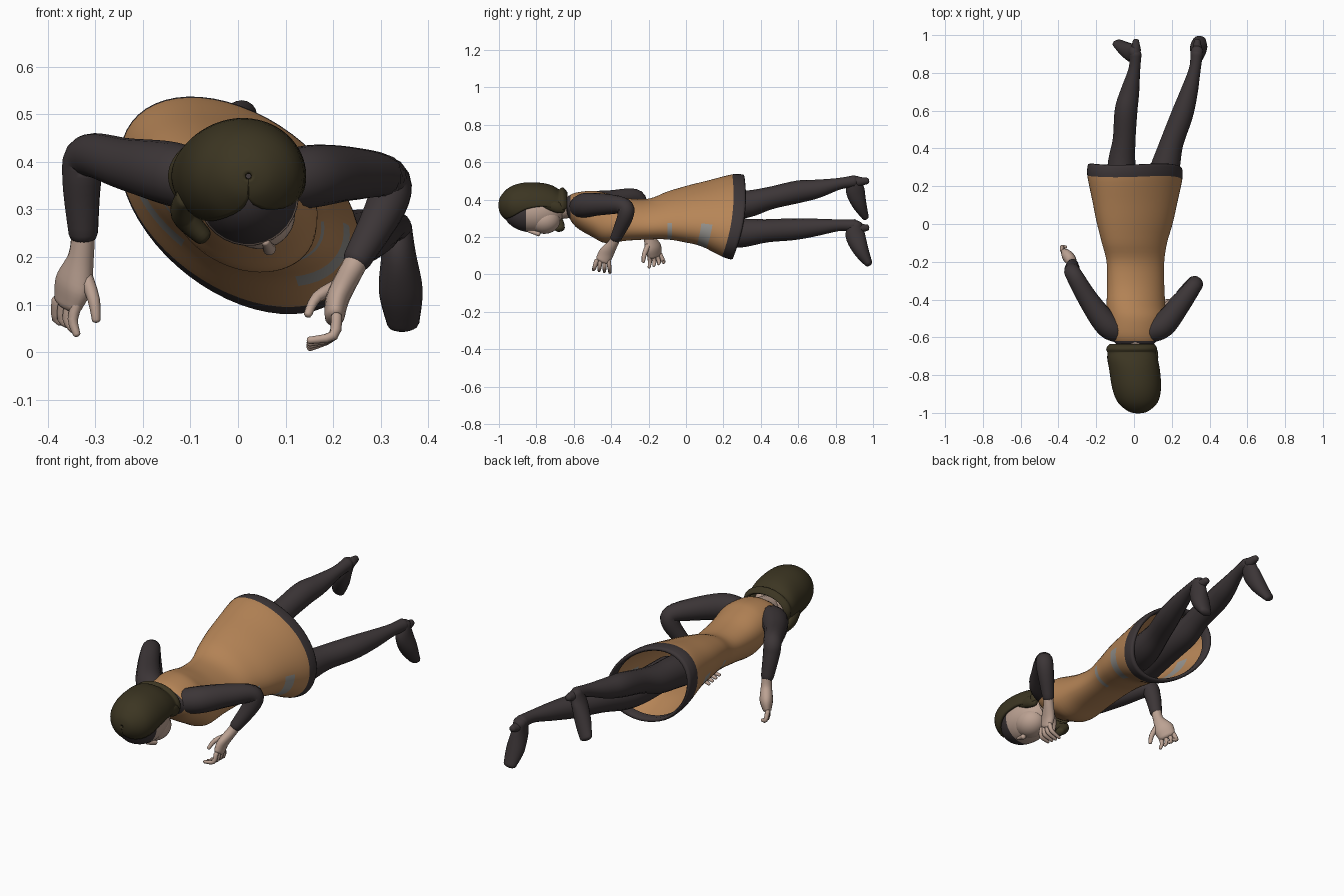
import bpy, math
from mathutils import Vector

if "Cube" in bpy.data.objects:
    bpy.data.objects.remove(bpy.data.objects["Cube"])

def mat(name, c):
    m = bpy.data.materials.new(name)
    m.diffuse_color = (*c, 1)
    m.use_nodes = True
    m.node_tree.nodes["Principled BSDF"].inputs["Base Color"].default_value = m.diffuse_color
    return m

ORANGE = mat("orange_cloth", (0.47, 0.235, 0.095))
DARK = mat("dark_knit", (0.045, 0.036, 0.038))
OLIVE = mat("olive_brown_hair", (0.045, 0.036, 0.016))
SKIN = mat("skin", (0.50, 0.36, 0.29))
GREY = mat("grey_trim", (0.30, 0.29, 0.27))

def spline(rows, n):
    """Catmull-Rom resampling of rows of numbers, n steps per span."""
    out = []
    for i in range(len(rows) - 1):
        a, b, c, d = (rows[max(0, min(len(rows) - 1, i + k))] for k in (-1, 0, 1, 2))
        for s in range(n):
            t = s / n
            out.append([0.5 * (2*q + (r - p)*t + (2*p - 5*q + 4*r - e)*t*t + (3*q - p - 3*r + e)*t**3)
                        for p, q, r, e in zip(a, b, c, d)])
    out.append(list(rows[-1]))
    return out

def loft(name, rings, mats, rule=None, closed=True, cap_start=False, cap_end=False):
    n = len(rings[0])
    verts = [p for r in rings for p in r]
    faces, idx = [], []
    for i in range(len(rings) - 1):
        for j in range(n if closed else n - 1):
            k = (j + 1) % n
            faces.append((i*n + j, i*n + k, (i + 1)*n + k, (i + 1)*n + j))
            idx.append(rule(i, j) if rule else 0)
    if cap_start:
        faces.append(tuple(reversed(range(n))))
        idx.append(idx[0])
    if cap_end:
        faces.append(tuple(range((len(rings) - 1)*n, len(rings)*n)))
        idx.append(idx[-1])
    me = bpy.data.meshes.new(name)
    me.from_pydata(verts, [], faces)
    for m in mats:
        me.materials.append(m)
    for f, k in zip(me.polygons, idx):
        f.material_index = k
        f.use_smooth = True
    ob = bpy.data.objects.new(name, me)
    bpy.context.collection.objects.link(ob)
    return ob

def tube(name, pts, m, ref=(1, 0, 0), n=16, steps=5):
    """Limb through points (x, y, z, radius along ref, other radius), rounded ends."""
    rows = spline([p if len(p) == 5 else (*p, p[3]) for p in pts], steps)
    P = [Vector(r[:3]) for r in rows]
    rings = []

    def ring(c, t, r1, r2):
        u = Vector(ref)
        u = (u - t*u.dot(t)).normalized()
        v = t.cross(u)
        rings.append([c + u*r1*math.cos(2*math.pi*j/n) + v*r2*math.sin(2*math.pi*j/n) for j in range(n)])

    last = len(P) - 1
    for i, r in enumerate(rows):
        t = (P[min(i + 1, last)] - P[max(i - 1, 0)]).normalized()
        angs = (80, 55, 28, 0) if i == 0 else (0, 28, 55, 80) if i == last else (0,)
        sg = -1 if i == 0 else 1
        for a in angs:
            a = math.radians(a)
            ring(P[i] + t*sg*min(r[3], r[4])*0.7*math.sin(a), t, r[3]*math.cos(a), r[4]*math.cos(a))
    return loft(name, rings, [m], cap_start=True, cap_end=True)

def ball(name, c, s, mats, rule=None, rot=(0, 0, 0)):
    bpy.ops.mesh.primitive_uv_sphere_add(segments=32, ring_count=24, radius=1, location=c, rotation=rot)
    ob = bpy.context.object
    ob.name = name
    ob.scale = s
    for m in mats:
        ob.data.materials.append(m)
    for f in ob.data.polygons:
        f.use_smooth = True
        f.material_index = rule(f.center) if rule else 0
    return ob

# Dress: y, left, right, bottom, top, skew of the rolled cross-section
dress = spline([
    (-.635, -.095, .105, .32, .415, 3), (-.59, -.13, .14, .255, .437, 6),
    (-.5, -.14, .165, .20, .447, 10), (-.43, -.145, .165, .168, .435, 14),
    (-.32, -.142, .16, .18, .408, 18), (-.2, -.145, .16, .187, .405, 23),
    (-.1, -.17, .175, .187, .443, 25), (0, -.198, .205, .172, .475, 25),
    (.1, -.22, .228, .15, .502, 25), (.22, -.247, .255, .095, .535, 24),
    (.27, -.246, .257, .08, .535, 24)], 4)
rings, N = [], 56

def dress_ring(row, k=1.0, dy=0.0):
    y, xl, xr, zb, zt, ph = row
    w = max(0, min(1, (y + .1) / .35))
    out = []
    for j in range(N):
        t = 2*math.pi*j/N
        s = math.sin(t - math.radians(ph))
        out.append(((xl + xr)/2 + k*(xr - xl)/2*math.cos(t),
                    y + dy + w*(.03*s + .03*(1 - s*s)),
                    (zb + zt)/2 + k*(zt - zb)/2*s))
    return out

rings = [dress_ring(dress[0], .75, -.004)] + [dress_ring(r) for r in dress]
hem_start = len(rings) - 5
for k, dy in ((.985, .01), (.94, .013), (.9, 0), (.9, -.035)):
    rings.append(dress_ring(dress[-1], k, dy))

def dress_colour(i, j):
    if i < 3 or i >= hem_start:
        return 1
    # two plain grey bars across the rolled front of the skirt
    on_front = 195 < (j + .5)*360/N < 235 or 300 < (j + .5)*360/N < 358 or j < 1
    return 2 if on_front and i in (25, 32, 33) else 0

loft("dress", rings, [ORANGE, DARK, GREY], dress_colour, cap_start=True)

# Legs and pointed feet
tube("left_leg", [(-.085, .0, .345, .085), (-.07, .2, .365, .08), (-.065, .33, .377, .072), (-.052, .45, .408, .06),
                  (-.042, .6, .442, .06), (-.022, .7, .457, .05), (.002, .82, .485, .031), (.008, .9, .498, .032)], DARK)
tube("right_leg", [(.1, .0, .25, .075), (.135, .2, .225, .078), (.165, .3, .222, .077), (.2, .43, .233, .062),
                   (.255, .58, .242, .058), (.292, .7, .252, .046), (.322, .82, .263, .031), (.332, .9, .262, .033)], DARK)
tube("left_foot", [(.006, .91, .505, .03, .035), (-.012, .905, .45, .034, .05), (-.045, .925, .38, .04, .04),
                   (-.085, .957, .31, .032, .02)], DARK)
tube("right_foot", [(.332, .91, .265, .033, .036), (.337, .905, .21, .036, .052), (.342, .935, .13, .046, .042),
                    (.347, .975, .06, .034, .022)], DARK)
for side, x, z in (("left", .01, .495), ("right", .335, .245)):
    tube(side + "_shoe_heel", [(x, .92, z, .027), (x, .968, z + .005, .017)], DARK, steps=2)

# Sleeves
tube("left_sleeve", [(-.07, -.57, .355, .06), (-.14, -.535, .375, .067), (-.235, -.41, .395, .055),
                     (-.315, -.275, .413, .045), (-.328, -.245, .36, .041), (-.325, -.215, .25, .031)],
     DARK, ref=(.3, 1, 0))
tube("right_sleeve", [(.08, -.57, .355, .06), (.155, -.535, .37, .066), (.24, -.43, .375, .056),
                      (.315, -.33, .365, .044), (.312, -.325, .31, .043), (.25, -.375, .195, .03)],
     DARK, ref=(.3, 1, 0))

# Hands
tube("left_palm", [(-.325, -.212, .25, .026, .024), (-.33, -.2, .2, .028, .027), (-.345, -.178, .145, .05, .032),
                   (-.357, -.167, .105, .044, .022)], SKIN, ref=(-.6, .8, 0))
for i in range(4):
    x, y = -.335 - .015*i, -.197 + .019*i
    tube("left_finger", [(x, y, .11, .012), (x - .012 + .004*i, y + .004 + .005*i, .07, .011),
                         (x - .004 + .008*i, y + .006*i, .038 + .009*i, .008)], SKIN, n=8, steps=3)
tube("left_thumb", [(-.32, -.2, .16, .015), (-.303, -.222, .11, .013), (-.298, -.228, .068, .009)], SKIN, n=8, steps=3)
tube("right_palm", [(.254, -.372, .2, .025, .025), (.235, -.39, .165, .028, .025), (.21, -.425, .115, .04, .025),
                    (.203, -.445, .075, .038, .021)], SKIN, ref=(0, 1, 0))
for i in range(4):
    y = -.478 + .021*i
    tube("right_finger", [(.207, y, .075, .012), (.2, y - .012 + .006*i, .035, .011),
                          (.15, y - .016 + .008*i, .025 - .005*i, .008)], SKIN, n=8, steps=3)
tube("right_thumb", [(.21, -.4, .14, .015), (.165, -.43, .115, .012), (.147, -.455, .08, .009)], SKIN, n=8, steps=3)

# Neck and head; the crown end of the head is a dark band
tube("neck", [(.005, -.72, .345, .055), (.005, -.6, .365, .06)], SKIN)
ball("head", (.02, -.815, .335), (.108, .112, .16), [SKIN, DARK],
     lambda c: int(c.z > .3), rot=(math.radians(90), math.radians(-18), 0))
ball("jaw", (.045, -.757, .29), (.075, .085, .073), [SKIN])
tube("nose", [(.058, -.84, .232, .009), (.064, -.80, .22, .012), (.066, -.788, .217, .014)], SKIN, n=10, steps=3)

# Hair shell: y, centre x, half width, half height, start and end of the arc
hair = spline([
    (-.996, .022, .006, .006, -90, 270), (-.985, .022, .05, .045, -90, 270), (-.94, .02, .1, .09, -45, 245),
    (-.87, .014, .122, .113, -14, 232), (-.78, .004, .127, .113, -4, 226), (-.72, -.006, .126, .1, -8, 226),
    (-.68, -.012, .122, .078, -14, 226), (-.66, -.012, .128, .088, -16, 224), (-.64, -.01, .112, .066, -12, 218)], 4)
M = 44
arcs = []
for y, cx, hx, hz, a0, a1 in hair:
    arc = []
    for j in range(M + 1):
        a = math.radians(a0 + (a1 - a0)*j/M)
        arc.append((cx + hx*math.cos(a), y, .37 + hz*math.sin(a)))
    arcs.append(arc)
shell = loft("hair", arcs, [OLIVE], closed=False)
mod = shell.modifiers.new("thickness", 'SOLIDIFY')
mod.thickness = .014
mod.offset = 0
tube("left_hair_lock", [(-.11, -.76, .33, .03, .02), (-.115, -.695, .29, .034, .026),
                        (-.075, -.675, .245, .028, .02)], OLIVE, ref=(0, 1, 0))
tube("right_hair_lock", [(.108, -.76, .38, .024, .018), (.108, -.69, .36, .03, .02),
                         (.1, -.655, .35, .024, .016)], OLIVE, ref=(0, 0, 1))
